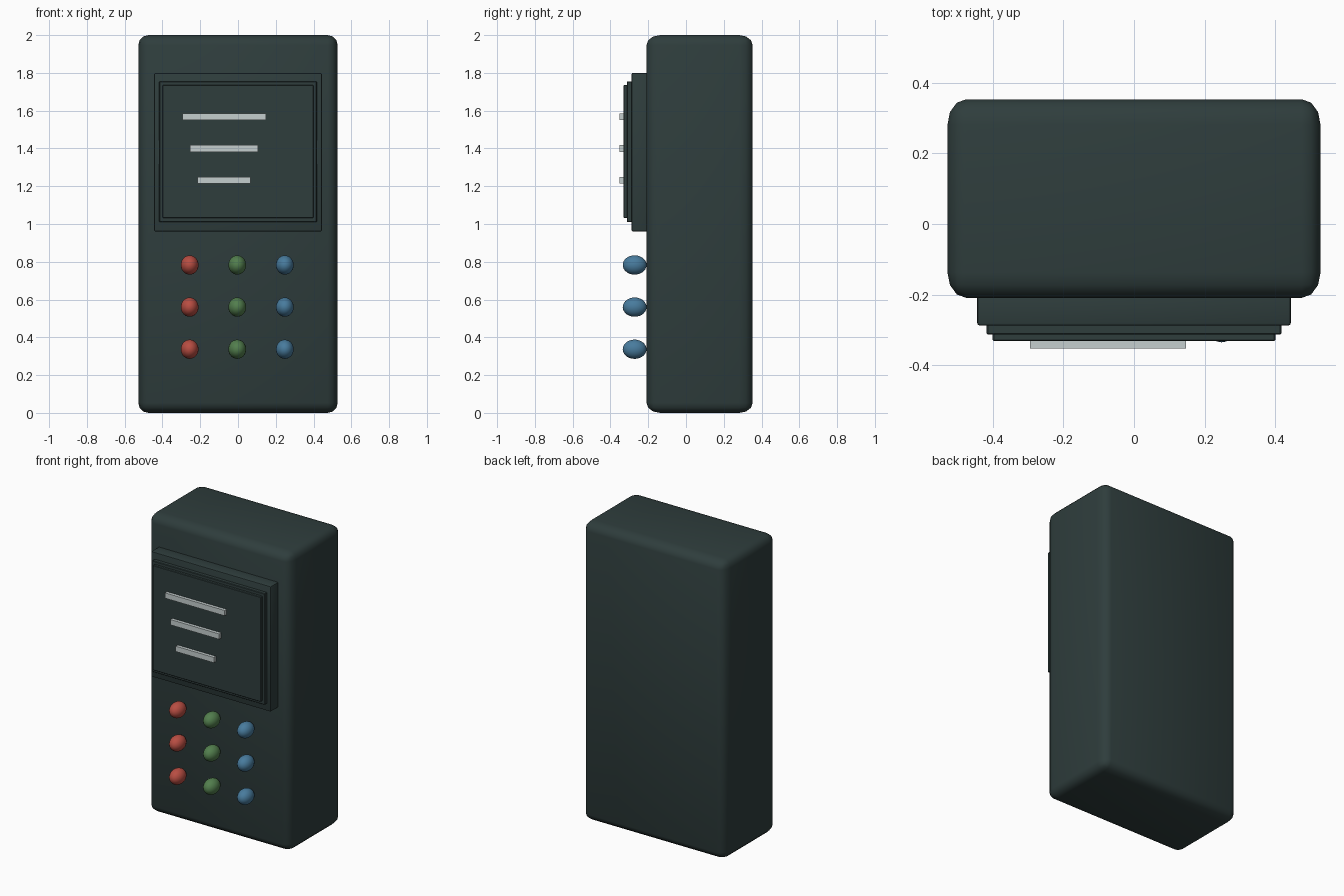
import bpy, bmesh, math
from mathutils import Vector

if "Cube" in bpy.data.objects:
    bpy.data.objects.remove(bpy.data.objects["Cube"])


def material(name, rgb):
    m = bpy.data.materials.new(name)
    m.diffuse_color = (*rgb, 1.0)
    m.use_nodes = True
    m.node_tree.nodes["Principled BSDF"].inputs["Base Color"].default_value = m.diffuse_color
    return m


DARK = material("dark slate", (0.028, 0.047, 0.046))
PALE = material("pale grey", (0.56, 0.62, 0.62))
RED = material("red", (0.48, 0.075, 0.055))
GREEN = material("green", (0.085, 0.21, 0.075))
BLUE = material("blue", (0.065, 0.20, 0.34))


def finish(name, bm, mat, angle):
    mesh = bpy.data.meshes.new(name)
    bm.to_mesh(mesh)
    bm.free()
    mesh.materials.append(mat)
    ob = bpy.data.objects.new(name, mesh)
    bpy.context.collection.objects.link(ob)
    bpy.ops.object.select_all(action='DESELECT')
    ob.select_set(True)
    bpy.context.view_layer.objects.active = ob
    bpy.ops.object.shade_smooth_by_angle(angle=math.radians(angle))
    return ob


def box(name, lo, hi, mat, bevel=0.0, segments=1, stretch_y=1.0, angle=30):
    """Box from corner to corner; stretch_y elongates the bevel in depth."""
    lo, hi = Vector(lo), Vector(hi)
    size = hi - lo
    bm = bmesh.new()
    bmesh.ops.create_cube(bm, size=1)
    bmesh.ops.scale(bm, vec=(size.x, size.y / stretch_y, size.z), verts=bm.verts)
    if bevel:
        bmesh.ops.bevel(bm, geom=bm.edges[:], offset=bevel, segments=segments,
                        profile=0.5, affect='EDGES')
    bmesh.ops.scale(bm, vec=(1, stretch_y, 1), verts=bm.verts)
    bmesh.ops.translate(bm, vec=(lo + hi) / 2, verts=bm.verts)
    return finish(name, bm, mat, angle)


# Rounded body
box("body", (-0.528, -0.209, 0), (0.528, 0.353, 2.0), DARK,
    bevel=0.053, segments=3, stretch_y=1.35, angle=60)

# Stepped screen: frame, inner rim, panel
box("screen_frame", (-0.444, -0.288, 0.96), (0.444, -0.18, 1.80), DARK, 0.008, 2)
box("screen_rim", (-0.417, -0.313, 1.01), (0.417, -0.27, 1.755), DARK, 0.003)
box("screen_panel", (-0.40, -0.331, 1.032), (0.40, -0.30, 1.735), DARK, 0.003)

# Display bars, shorter towards the bottom
for i in range(3):
    half = 0.221 - 0.04 * i
    z = 1.568 - 0.168 * i
    box(f"display_bar_{i + 1}", (-0.074 - half, -0.352, z - 0.018),
        (-0.074 + half, -0.325, z + 0.018), PALE)

# Keypad: one colour per column
for x, mat in ((-0.256, RED), (-0.004, GREEN), (0.248, BLUE)):
    for row in range(3):
        bm = bmesh.new()
        bmesh.ops.create_uvsphere(bm, u_segments=24, v_segments=14, radius=1)
        bmesh.ops.scale(bm, vec=(0.047, 0.063, 0.051), verts=bm.verts)
        bmesh.ops.translate(bm, vec=(x, -0.272, 0.783 - 0.223 * row), verts=bm.verts)
        finish(f"{mat.name}_button_{row + 1}", bm, mat, 60)
